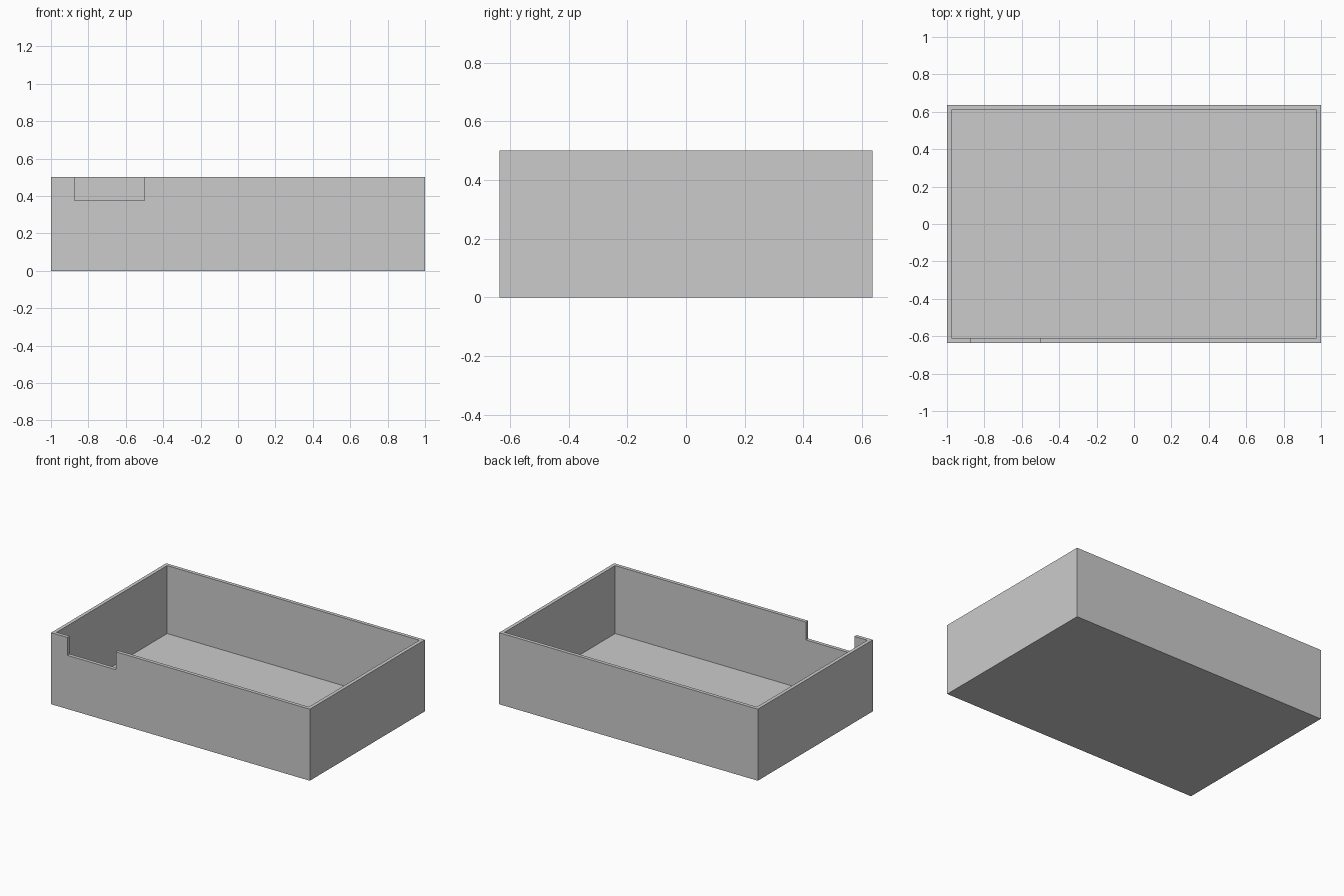
import bpy
import bmesh
from mathutils import Matrix, Vector

cube = bpy.data.objects.get("Cube")
if cube:
    bpy.data.objects.remove(cube, do_unlink=True)

LENGTH, DEPTH, HEIGHT, WALL = 2.0, 1.27, 0.5, 0.025
NOTCH_LEFT, NOTCH_RIGHT, NOTCH_BOTTOM = -0.875, -0.5, 0.375

grey = bpy.data.materials.new("light_grey")
grey.use_nodes = True
colour = (0.6, 0.6, 0.6, 1)
grey.diffuse_color = colour
grey.node_tree.nodes["Principled BSDF"].inputs["Base Color"].default_value = colour


def block(name, low, high):
    """Axis-aligned box between two corners."""
    low, high = Vector(low), Vector(high)
    mesh = bpy.data.meshes.new(name)
    bm = bmesh.new()
    place = Matrix.Translation((low + high) / 2) @ Matrix.Diagonal((*(high - low), 1))
    bmesh.ops.create_cube(bm, size=1, matrix=place)
    bm.to_mesh(mesh)
    bm.free()
    mesh.materials.append(grey)
    obj = bpy.data.objects.new(name, mesh)
    bpy.context.collection.objects.link(obj)
    return obj


def cut(target, cutter):
    """Subtract a hidden cutter from the target."""
    mod = target.modifiers.new(cutter.name, "BOOLEAN")
    mod.operation = "DIFFERENCE"
    mod.solver = "EXACT"
    mod.object = cutter
    cutter.hide_render = True
    cutter.hide_set(True)


x, y = LENGTH / 2, DEPTH / 2

# Open tray with thin walls and floor
tray = block("tray", (-x, -y, 0), (x, y, HEIGHT))
cavity = block("cavity_cutter", (WALL - x, WALL - y, WALL), (x - WALL, y - WALL, HEIGHT + 0.1))
cut(tray, cavity)

# Rectangular notch in the front rim
notch = block("notch_cutter", (NOTCH_LEFT, -y - 0.1, NOTCH_BOTTOM),
              (NOTCH_RIGHT, -y + 0.1, HEIGHT + 0.2))
cut(tray, notch)

# Apply the cuts and remove the helpers
bpy.context.view_layer.objects.active = tray
tray.select_set(True)
for mod in list(tray.modifiers):
    bpy.ops.object.modifier_apply(modifier=mod.name)
for helper in (cavity, notch):
    bpy.data.objects.remove(helper, do_unlink=True)
